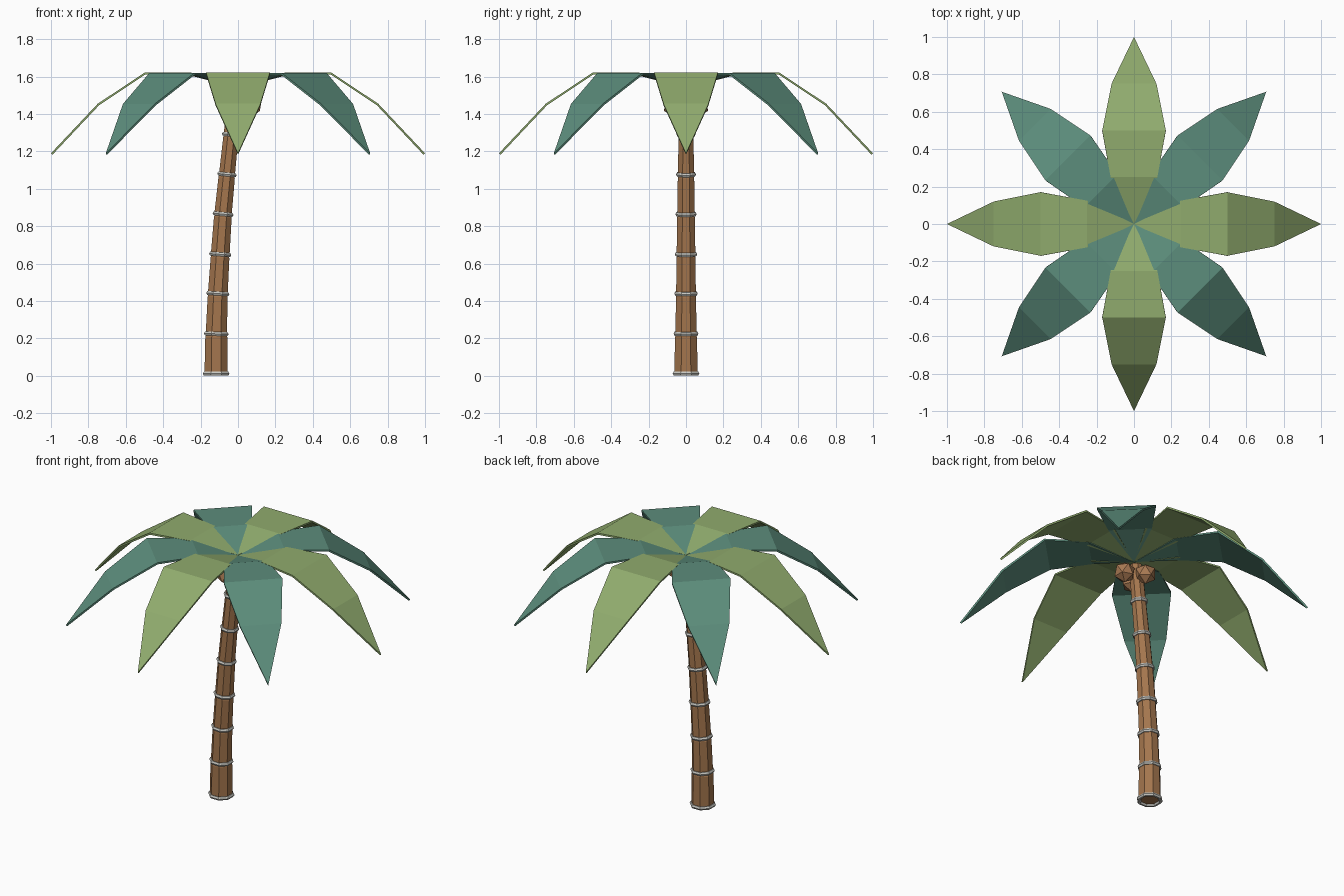
import bpy, bmesh, math
from mathutils import Vector, Matrix

if "Cube" in bpy.data.objects:
    bpy.data.objects.remove(bpy.data.objects["Cube"])


def mat(name, rgb):
    m = bpy.data.materials.new(name)
    m.diffuse_color = (*rgb, 1)
    m.use_nodes = True
    m.node_tree.nodes["Principled BSDF"].inputs["Base Color"].default_value = m.diffuse_color
    return m


BARK = mat("bark brown", (0.37, 0.18, 0.075))
NUT = mat("nut brown", (0.39, 0.19, 0.085))
BAND = mat("pale grey", (0.58, 0.58, 0.54))
GREEN = mat("light leaf green", (0.28, 0.41, 0.155))
TEAL = mat("teal leaf green", (0.107, 0.266, 0.20))


def make(name, bm, material):
    bmesh.ops.recalc_face_normals(bm, faces=bm.faces)
    me = bpy.data.meshes.new(name)
    bm.to_mesh(me)
    bm.free()
    me.materials.append(material)
    ob = bpy.data.objects.new(name, me)
    bpy.context.collection.objects.link(ob)
    return ob


def loft(bm, mtx, profile, sides=8, closed=False):
    """Revolve (radius, height) points around the local z axis."""
    rings = []
    for r, z in profile:
        rings.append([bm.verts.new(mtx @ Vector((
            r * math.cos(math.tau * (i + 0.5) / sides),
            r * math.sin(math.tau * (i + 0.5) / sides), z))) for i in range(sides)])
    pairs = list(zip(rings, rings[1:]))
    if closed:
        pairs.append((rings[-1], rings[0]))
    else:
        bm.faces.new(rings[0])
        bm.faces.new(rings[-1])
    for a, b in pairs:
        for i in range(sides):
            j = (i + 1) % sides
            bm.faces.new((a[i], a[j], b[j], b[i]))


# Trunk: leaning path of joints (x, z, radius)
joints = [(-0.117, 0.012, 0.067), (-0.116, 0.225, 0.061), (-0.108, 0.44, 0.057),
          (-0.095, 0.65, 0.054), (-0.08, 0.865, 0.050), (-0.059, 1.077, 0.046),
          (-0.037, 1.29, 0.043), (-0.012, 1.52, 0.040)]
for n, (a, b) in enumerate(zip(joints, joints[1:]), 1):
    p, q = Vector((a[0], 0, a[1])), Vector((b[0], 0, b[1]))
    d = q - p
    mtx = Matrix.Translation(p) @ Vector((0, 0, 1)).rotation_difference(d).to_matrix().to_4x4()
    r, h = a[2], d.length
    # chamfered trunk segment
    bm = bmesh.new()
    loft(bm, mtx, [(r * 0.88, 0), (r, 0.012), (r * 0.95, h - 0.018), (r * 0.84, h)])
    make(f"trunk_segment_{n}", bm, BARK)
    # band around the joint
    bm = bmesh.new()
    tube = [(r * 0.97 + 0.012 * math.cos(math.tau * k / 6),
             0.012 * math.sin(math.tau * k / 6)) for k in range(6)]
    loft(bm, mtx, tube, closed=True)
    make(f"trunk_band_{n}", bm, BAND)

# Fronds: (distance, half width, height) stations, arched and overlapping at the crown
stations = [(0.25, 0.125, 1.621), (0.5, 0.17, 1.621), (0.75, 0.12, 1.455)]
for n in range(8):
    drop = 0.001 * (n % 2)
    rot = Matrix.Rotation(math.tau * n / 8, 4, 'Z')
    bm = bmesh.new()

    def v(r, w, z):
        return bm.verts.new(rot @ Vector((r, w, z - drop)))

    rows = [(v(r, -w, z), v(r, w, z)) for r, w, z in stations]
    bm.faces.new((v(0, 0, 1.55), rows[0][0], rows[0][1]))
    for a, b in zip(rows, rows[1:]):
        bm.faces.new((a[0], b[0], b[1], a[1]))
    bm.faces.new((rows[-1][0], v(1, 0, 1.19), rows[-1][1]))
    for f in bm.faces:
        f.normal_update()
    ob = make(f"frond_{n + 1}", bm, TEAL if n % 2 else GREEN)
    if ob.data.polygons[0].normal.z < 0:
        ob.data.flip_normals()
    s = ob.modifiers.new("thickness", 'SOLIDIFY')
    s.thickness = 0.011
    s.offset = -1

# Nuts clustered under the crown
for n in range(3):
    ang = math.tau * n / 3
    bm = bmesh.new()
    bmesh.ops.create_icosphere(bm, subdivisions=1, radius=0.064, matrix=Matrix.Translation(
        (0.07 * math.cos(ang), 0.07 * math.sin(ang), 1.445)) @ Matrix.Rotation(ang, 4, 'Z'))
    make(f"nut_{n + 1}", bm, NUT)
